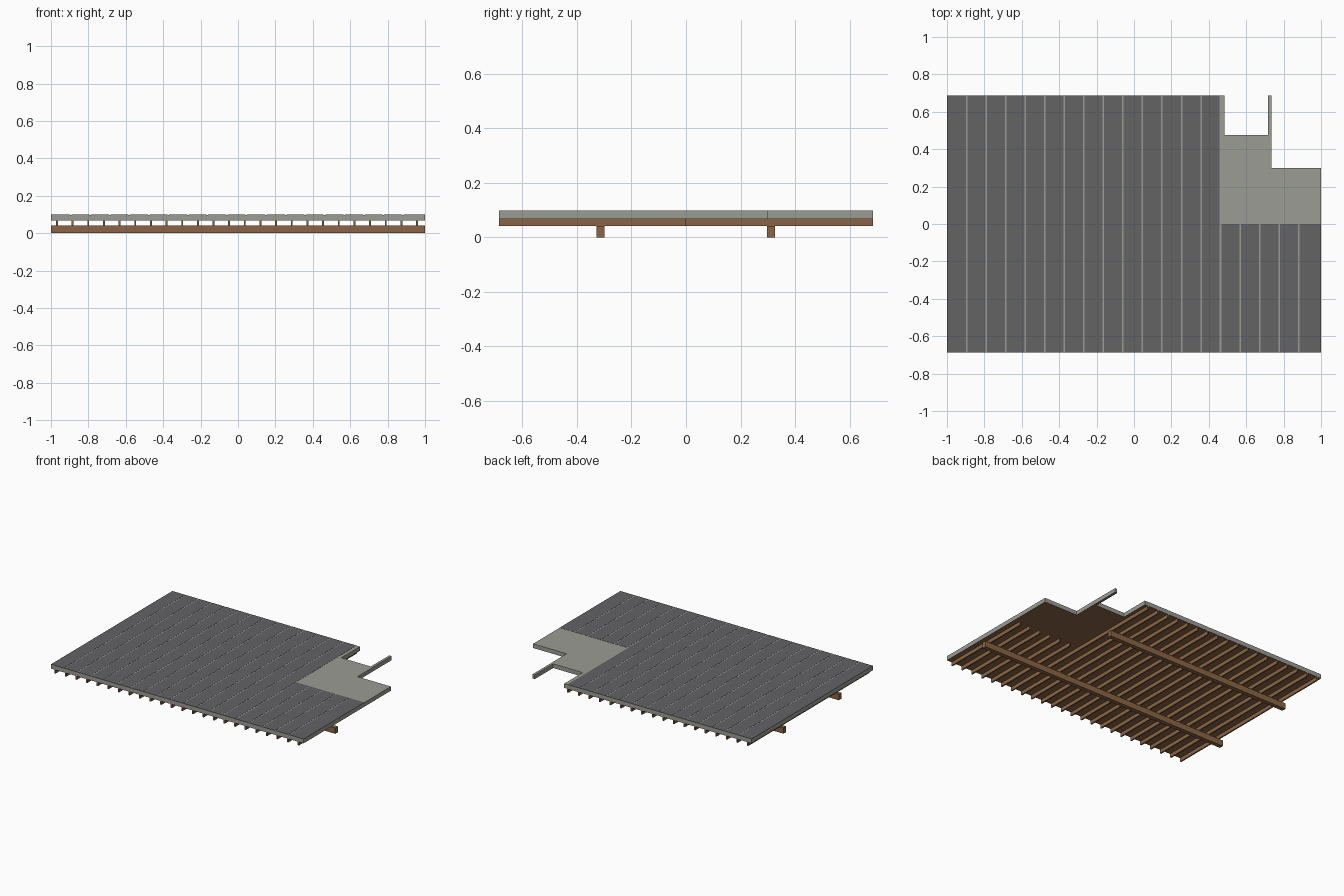
import bpy, bmesh

if "Cube" in bpy.data.objects:
    bpy.data.objects.remove(bpy.data.objects["Cube"])

def material(name, rgb):
    m = bpy.data.materials.new(name)
    m.diffuse_color = tuple((c / 255) ** 2.2 for c in rgb) + (1.0,)
    m.use_nodes = True
    m.node_tree.nodes["Principled BSDF"].inputs["Base Color"].default_value = m.diffuse_color
    return m

DARK = material("dark grey planks", (99, 99, 101))
LIGHT = material("light grey deck", (155, 155, 148))
BROWN = material("brown timber", (138, 101, 70))

Y = 0.686                            # half depth
Z_JOIST, Z_DECK, Z_TOP = 0.042, 0.068, 0.098
STEP_X = 0.461                       # side of the open landing

def make_object(name, bm, *mats):
    bmesh.ops.recalc_face_normals(bm, faces=bm.faces)
    mesh = bpy.data.meshes.new(name)
    bm.to_mesh(mesh)
    bm.free()
    for m in mats:
        mesh.materials.append(m)
    ob = bpy.data.objects.new(name, mesh)
    bpy.context.collection.objects.link(ob)
    return ob

def add_box(bm, x0, x1, y0, y1, z0, z1):
    vs = bmesh.ops.create_cube(bm, size=1)["verts"]
    for v in vs:
        v.co = (x1 if v.co.x > 0 else x0, y1 if v.co.y > 0 else y0,
                z1 if v.co.z > 0 else z0)

# Deck slab: notched outline with a narrow prong, timber underside
outline = [(-1, -Y), (1, -Y), (1, 0.3), (0.735, 0.3), (0.735, Y), (0.717, Y),
           (0.717, 0.477), (0.484, 0.477), (0.484, Y), (-1, Y)]
bm = bmesh.new()
base = bm.faces.new([bm.verts.new((x, y, Z_DECK)) for x, y in outline])
ext = bmesh.ops.extrude_face_region(bm, geom=[base], use_keep_orig=True)
for v in ext["geom"]:
    if isinstance(v, bmesh.types.BMVert):
        v.co.z = Z_TOP
bmesh.ops.recalc_face_normals(bm, faces=bm.faces)
for f in bm.faces:
    f.material_index = 1 if f.normal.z < -0.5 else 0
make_object("deck_slab", bm, LIGHT, BROWN)

# Planks: thin plates with narrow gaps, shortened in front of the landing
PITCH, GAP = 0.1045, 0.008
bm = bmesh.new()
for k in range(19):
    x0 = -1 + k * PITCH + (GAP / 2 if k else 0)
    x1 = -1 + (k + 1) * PITCH - GAP / 2 if k < 18 else 1
    if k == 13:
        x1 = STEP_X - 0.003
    add_box(bm, x0, x1, -Y, Y if k < 14 else 0, Z_TOP, Z_TOP + 0.001)
make_object("deck_planks", bm, DARK)

# Joists under the slab
bm = bmesh.new()
for i in range(24):
    x = -0.968 + i * 0.0837
    add_box(bm, x - 0.005, x + 0.005, -Y, Y if x < STEP_X else 0, Z_JOIST, Z_DECK)
make_object("joists", bm, BROWN)

# Two bearer beams, the rear one stopping at the landing
for name, y, x1 in (("front_beam", -0.314, 1), ("rear_beam", 0.312, 0.47)):
    bm = bmesh.new()
    add_box(bm, -1, x1, y - 0.015, y + 0.015, 0, Z_JOIST)
    make_object(name, bm, BROWN)
